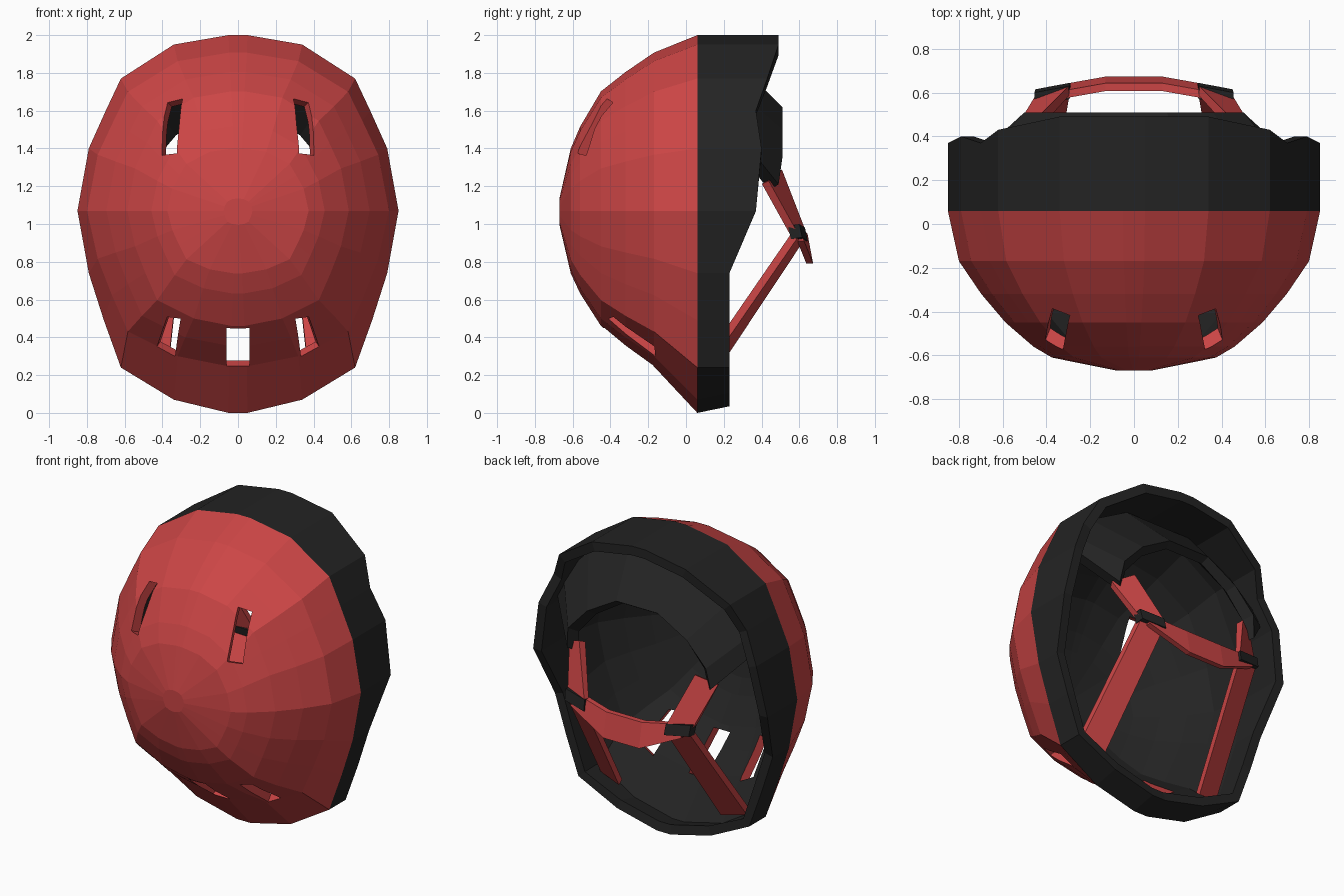
import bpy, bmesh
from mathutils import Vector as V

if "Cube" in bpy.data.objects:
    bpy.data.objects.remove(bpy.data.objects["Cube"])


def material(name, rgb):
    m = bpy.data.materials.new(name)
    m.diffuse_color = (*rgb, 1)
    m.use_nodes = True
    m.node_tree.nodes["Principled BSDF"].inputs["Base Color"].default_value = m.diffuse_color
    return m


RED = material("helmet red", (0.60, 0.06, 0.06))
BLACK = material("matte black", (0.017, 0.017, 0.017))


def make_object(name, bm, mats):
    bmesh.ops.recalc_face_normals(bm, faces=bm.faces)
    me = bpy.data.meshes.new(name)
    bm.to_mesh(me)
    bm.free()
    for m in mats:
        me.materials.append(m)
    ob = bpy.data.objects.new(name, me)
    bpy.context.collection.objects.link(ob)
    return ob


def loft(bm, sections):
    """Skin closed sections in order and cap both ends."""
    rows = [[bm.verts.new(p) for p in s] for s in sections]
    n = len(rows[0])
    for a, b in zip(rows, rows[1:]):
        for i in range(n):
            j = (i + 1) % n
            bm.faces.new((a[i], a[j], b[j], b[i]))
    bm.faces.new(rows[0])
    bm.faces.new(rows[-1][::-1])


def strap(name, stations, mat):
    """Flat band through stations of (centre, half width, half thickness)."""
    bm = bmesh.new()
    secs = []
    for c, w, t in stations:
        c, w, t = V(c), V(w), V(t)
        secs.append([c + w + t, c - w + t, c - w - t, c + w - t])
    loft(bm, secs)
    return make_object(name, bm, [mat])


# Shell outline (x, z, depth of back edge), right half from top to bottom
half = [(.05, 2, .49), (.34, 1.95, .49), (.62, 1.77, .43), (.70, 1.60, .37),
        (.79, 1.40, .40), (.85, 1.07, .37), (.79, .74, .23), (.71, .49, .23),
        (.62, .24, .23), (.34, .07, .23), (.05, 0, .23)]
outline = half + [(-x, z, y) for x, z, y in reversed(half)]
ZC = 1.07
# Rings from crown to seam: y, x scale, upper z scale, lower z scale
rings = [(-.67, .09, .07, .07), (-.61, .44, .355, .31), (-.56, .54, .48, .41),
         (-.45, .69, .68, .57), (-.32, .82, .79, .67), (-.17, .94, .90, .77),
         (.06, 1, 1, 1)]

bm = bmesh.new()
rows = []
for y, sx, su, sd in rings:
    rows.append([bm.verts.new((x * sx, y, ZC + (z - ZC) * (su if z > ZC else sd)))
                 for x, z, _ in outline])
rows.append([bm.verts.new((x, yb, z + (.035 if z < .1 else 0)))
             for x, z, yb in outline])
n = len(outline)
bm.faces.new(rows[0])
for k, (a, b) in enumerate(zip(rows, rows[1:])):
    for i in range(n):
        f = bm.faces.new((a[i], a[(i + 1) % n], b[(i + 1) % n], b[i]))
        f.material_index = int(k == len(rows) - 2)   # black rim behind seam
shell = make_object("helmet_shell", bm, [RED, BLACK])
# make sure the open shell's normals point outwards
bm = bmesh.new()
bm.from_mesh(shell.data)
if min(bm.faces, key=lambda f: f.calc_center_median().y).normal.y > 0:
    bmesh.ops.reverse_faces(bm, faces=bm.faces)
bm.to_mesh(shell.data)
bm.free()

# Vent cutters: surface corners swept inwards
bm = bmesh.new()
upper = [(.31, -.46, 1.68), (.39, -.43, 1.66), (.42, -.57, 1.38), (.33, -.59, 1.38)]
lower = [(.31, -.43, .49), (.38, -.40, .50), (.43, -.17, .35), (.34, -.18, .29)]
centre = [(-.06, -.43, .45), (.06, -.43, .45), (.06, -.17, .25), (-.06, -.17, .25)]
vents = [(centre, (0, 1, .5))]
for s in (1, -1):
    vents.append(([(s * x, y, z) for x, y, z in upper], (-.4 * s, 1, -.4)))
    vents.append(([(s * x, y, z) for x, y, z in lower], (-.35 * s, 1, .5)))
for pts, d in vents:
    loft(bm, [[V(p) + V(d) * t for p in pts] for t in (-.2, .22)])
cutter = make_object("vent_cutter", bm, [RED])
cutter.hide_render = True

solid = shell.modifiers.new("thickness", 'SOLIDIFY')
solid.thickness = .06
solid.offset = -1
solid.material_offset = 1        # black lining
solid.material_offset_rim = 1
cut = shell.modifiers.new("vents", 'BOOLEAN')
cut.operation = 'DIFFERENCE'
cut.solver = 'EXACT'
cut.object = cutter
bpy.context.view_layer.objects.active = shell
for m in ("thickness", "vents"):
    bpy.ops.object.modifier_apply(modifier=m)
bpy.data.objects.remove(cutter)

# Neck cradle: arched flared skirt from a raised lip out to the lining
lip = [(.52, .49, 1.21), (.50, .51, 1.35), (.36, .51, 1.50), (.15, .51, 1.62)]
base = [(.74, .29, 1.46), (.70, .27, 1.56), (.54, .24, 1.74), (.24, .22, 1.91)]
right = list(zip(lip, base))
left = [((-a[0], *a[1:]), (-b[0], *b[1:])) for a, b in reversed(right)]
sections = []
for a, b in right + left:
    a, b = V(a), V(b)
    d = V((-.09 * a.x, -.05, -.03))
    sections.append([a, b, b + d, a + d])
bm = bmesh.new()
loft(bm, sections)
make_object("neck_cradle", bm, [BLACK])

# Side straps and buckles, mirrored
for s, side in ((1, "right"), (-1, "left")):
    strap(side + "_upper_strap", [
        ((.47 * s, .455, 1.25), (.06 * s, -.035, -.03), (.01 * s, .018, .008)),
        ((.37 * s, .59, .96), (.075 * s, -.02, -.01), (.004 * s, .018, .008))], RED)
    strap(side + "_lower_strap", [
        ((.37 * s, .59, .93), (.075 * s, -.015, .01), (0, .016, -.012)),
        ((.45 * s, .13, .25), (.08 * s, -.02, .015), (0, .016, -.012))], RED)
    strap(side + "_buckle", [
        ((.375 * s, .585, .985), (.08 * s, -.015, .01), (0, .03, .005)),
        ((.37 * s, .60, .915), (.08 * s, -.015, .01), (0, .03, .005))], BLACK)

# Chin strap
strap("chin_strap", [((x, y, z), (0, -.015, h), (0, .018, 0)) for x, y, z, h in (
    (-.40, .592, .95, .04), (-.13, .64, .87, .08),
    (.13, .64, .87, .08), (.40, .592, .95, .04))], RED)
